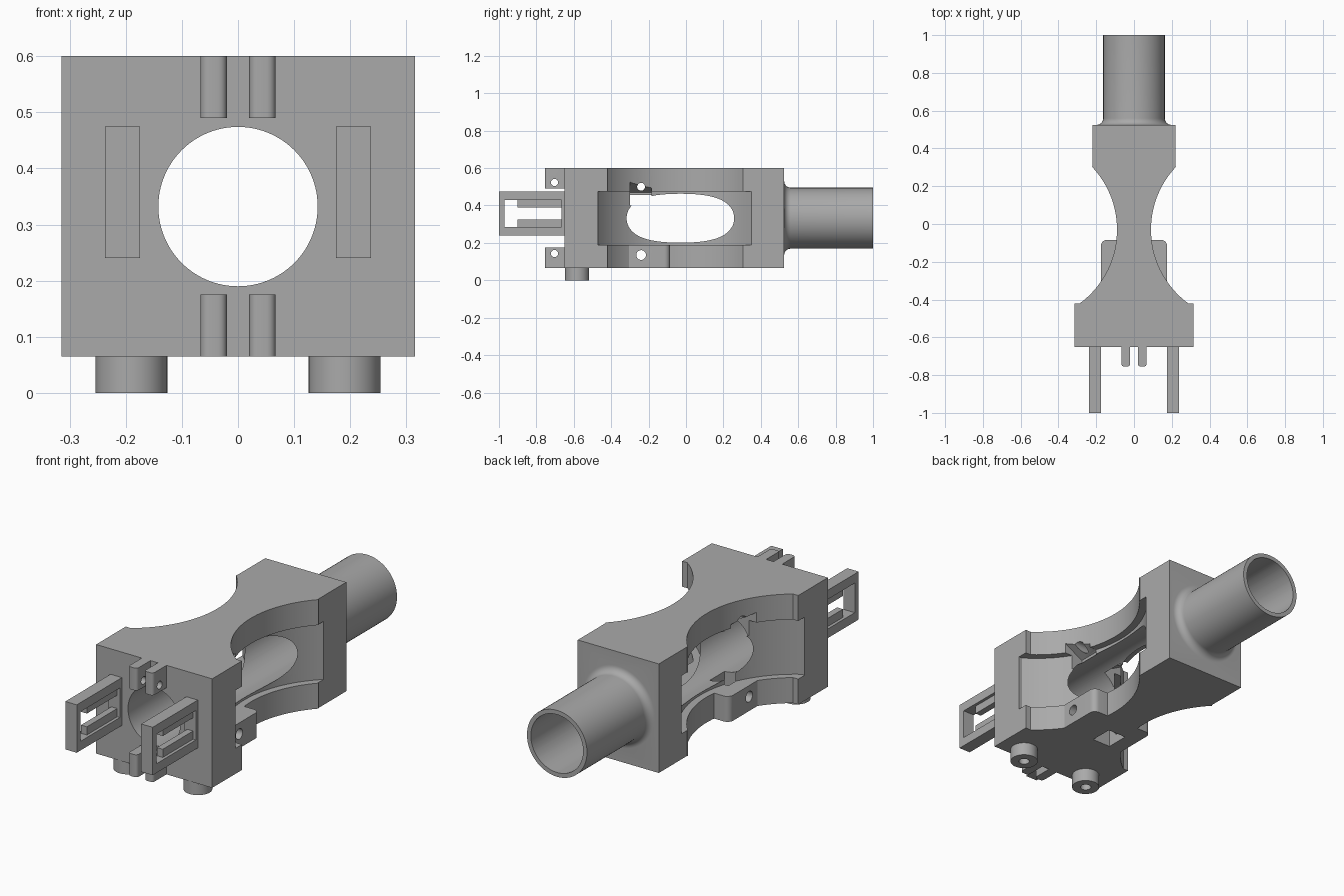
import bpy, bmesh, math
from math import cos, sin, pi
from mathutils import Vector

if "Cube" in bpy.data.objects:
    bpy.data.objects.remove(bpy.data.objects["Cube"])

grey = bpy.data.materials.new("plain grey")
grey.use_nodes = True
grey.diffuse_color = (0.4, 0.4, 0.4, 1)
grey.node_tree.nodes["Principled BSDF"].inputs["Base Color"].default_value = (0.4, 0.4, 0.4, 1)

BOTTOM, TOP = 0.065, 0.6
AXIS_Z = 0.332
BORE = 0.142


def prism(name, pts, axis, lo, hi):
    """Extrude a flat outline along x (y,z), y (x,z) or z (x,y)."""
    place = {"x": lambda a, b, h: (h, a, b),
             "y": lambda a, b, h: (a, h, b),
             "z": lambda a, b, h: (a, b, h)}[axis]
    bm = bmesh.new()
    face = bm.faces.new([bm.verts.new(place(a, b, lo)) for a, b in pts])
    new = bmesh.ops.extrude_face_region(bm, geom=[face])["geom"]
    shift = Vector(place(0, 0, hi - lo))
    bmesh.ops.translate(bm, vec=shift, verts=[v for v in new if isinstance(v, bmesh.types.BMVert)])
    bmesh.ops.recalc_face_normals(bm, faces=bm.faces)
    mesh = bpy.data.meshes.new(name)
    bm.to_mesh(mesh)
    bm.free()
    mesh.materials.append(grey)
    obj = bpy.data.objects.new(name, mesh)
    bpy.context.collection.objects.link(obj)
    return obj


def box(name, x0, x1, y0, y1, z0, z1):
    return prism(name, [(x0, y0), (x1, y0), (x1, y1), (x0, y1)], "z", z0, z1)


def rod(name, a, b, r, axis, lo, hi, n=64):
    pts = [(a + r * cos(2 * pi * i / n), b + r * sin(2 * pi * i / n)) for i in range(n)]
    return prism(name, pts, axis, lo, hi)


def combine(obj, other, op):
    mod = obj.modifiers.new("join", "BOOLEAN")
    mod.operation, mod.solver, mod.object = op, "EXACT", other
    bpy.context.view_layer.update()
    graph = bpy.context.evaluated_depsgraph_get()
    mesh = bpy.data.meshes.new_from_object(obj.evaluated_get(graph))
    obj.modifiers.clear()
    obj.data = mesh
    bpy.data.objects.remove(other)


def cut(obj, other):
    combine(obj, other, "DIFFERENCE")


def add(obj, other):
    combine(obj, other, "UNION")


def waist(radius, y0, y1, n=40):
    """Arc on the +x side, from the front edge y0 to the back edge y1."""
    cx, cy = 0.575, -0.03
    ys = [y0 + (y1 - y0) * i / n for i in range(n + 1)]
    return [(cx - math.sqrt(radius ** 2 - (y - cy) ** 2), y) for y in ys]


# Body: waisted block
side = [(0.315, -0.65), (0.315, -0.42)] + waist(0.485, -0.42, 0.305) + [(0.22, 0.305), (0.22, 0.525)]
body = prism("body", side + [(-x, y) for x, y in reversed(side)], "z", BOTTOM, TOP)

# Lower bolt bosses, one block across the waist with rounded back corners
corner = [(0.145 + 0.03 * cos(t * pi / 12), -0.115 + 0.03 * sin(t * pi / 12)) for t in range(7)]
boss = [(0.175, -0.45)] + corner
add(body, prism("boss", boss + [(-x, y) for x, y in reversed(boss)], "z", BOTTOM, 0.19))

# Deeper side grooves
for s in (1, -1):
    groove = [(0.4, -0.47)] + waist(0.52, -0.47, 0.35) + [(0.4, 0.35)]
    cut(body, prism("groove_cutter", [(s * x, y) for x, y in groove], "z", 0.19, 0.475))

# Rear tube with a flared fillet at its root
profile = [(0, 0.5), (0.198, 0.5)]
profile += [(0.198 - 0.035 * sin(i * pi / 16), 0.56 - 0.035 * cos(i * pi / 16)) for i in range(9)]
profile += [(0.163, 1.0), (0, 1.0)]
bm = bmesh.new()
verts = [bm.verts.new((r, y, AXIS_Z)) for r, y in profile]
edges = [bm.edges.new(p) for p in zip(verts, verts[1:])]
bmesh.ops.spin(bm, geom=verts + edges, cent=(0, 0, AXIS_Z), axis=(0, 1, 0),
               angle=2 * pi, steps=72, use_duplicate=False)
bmesh.ops.remove_doubles(bm, verts=bm.verts, dist=0.0001)
bmesh.ops.recalc_face_normals(bm, faces=bm.faces)
tube_mesh = bpy.data.meshes.new("rear_tube")
bm.to_mesh(tube_mesh)
bm.free()
tube_mesh.materials.append(grey)
tube = bpy.data.objects.new("rear_tube", tube_mesh)
bpy.context.collection.objects.link(tube)
add(body, tube)

# Bore through everything
cut(body, rod("bore_cutter", 0, AXIS_Z, BORE, "y", -0.8, 1.2, 96))

# Upper sloped notches, lower pocket and cross bolt holes
for s in (1, -1):
    notch = [(0.07, 0.4), (0.07, 0.47), (0.2, 0.54), (0.3, 0.54), (0.3, 0.4)]
    cut(body, prism("notch_cutter", [(s * x, z) for x, z in notch], "y", -0.3, -0.185))
cut(body, box("pocket_cutter", -0.1, 0.0, -0.3, -0.185, 0, 0.3))
for z, r in ((0.135, 0.026), (0.5, 0.021)):
    cut(body, rod("bolt_cutter", -0.24, z, r, "x", -0.5, 0.5, 32))

parts = [body]
for s, tag in ((1, "left"), (-1, "right")):
    # Foot with a screw hole
    foot = rod("foot_" + tag, s * 0.19, -0.582, 0.064, "z", 0, BOTTOM + 0.01)
    cut(foot, rod("screw_cutter", s * 0.19, -0.582, 0.025, "z", -0.1, 0.06, 32))
    parts.append(foot)

    # Latch frame with two thinner inner rails
    x0, x1 = sorted((s * 0.175, s * 0.237))
    frame = box("latch_frame_" + tag, x0, x1, -1.0, -0.64, 0.24, 0.475)
    cut(frame, box("window_cutter", x0 - 0.1, x1 + 0.1, -0.97, -0.665, 0.285, 0.43))
    parts.append(frame)
    for z0, z1, level in ((0.28, 0.325, "lower"), (0.39, 0.435, "upper")):
        parts.append(box("latch_rail_" + level + "_" + tag, x0 + 0.015, x1 - 0.015,
                         -0.9, -0.66, z0, z1))

    # Hinge lugs with rounded front corners and pin holes
    for z0, z1, pin, level in ((BOTTOM, 0.175, 0.143, "lower"), (0.49, TOP, 0.523, "upper")):
        a, b, r = 0.02, 0.067, 0.015
        arc = [(r * (1 - cos(t * pi / 8)), r * (1 - sin(t * pi / 8))) for t in range(5)]
        pts = [(a, -0.64)] + [(a + u, -0.755 + v) for u, v in arc]
        pts += [(b - u, -0.755 + v) for u, v in reversed(arc)] + [(b, -0.64)]
        lug = prism("hinge_lug_" + level + "_" + tag, [(s * x, y) for x, y in pts], "z", z0, z1)
        cut(lug, rod("pin_cutter", -0.703, pin, 0.019, "x", -0.5, 0.5, 32))
        parts.append(lug)

# Smooth round surfaces, keep hard edges
bpy.ops.object.select_all(action="DESELECT")
for obj in parts:
    obj.select_set(True)
bpy.context.view_layer.objects.active = body
bpy.ops.object.shade_smooth_by_angle(angle=math.radians(30))
